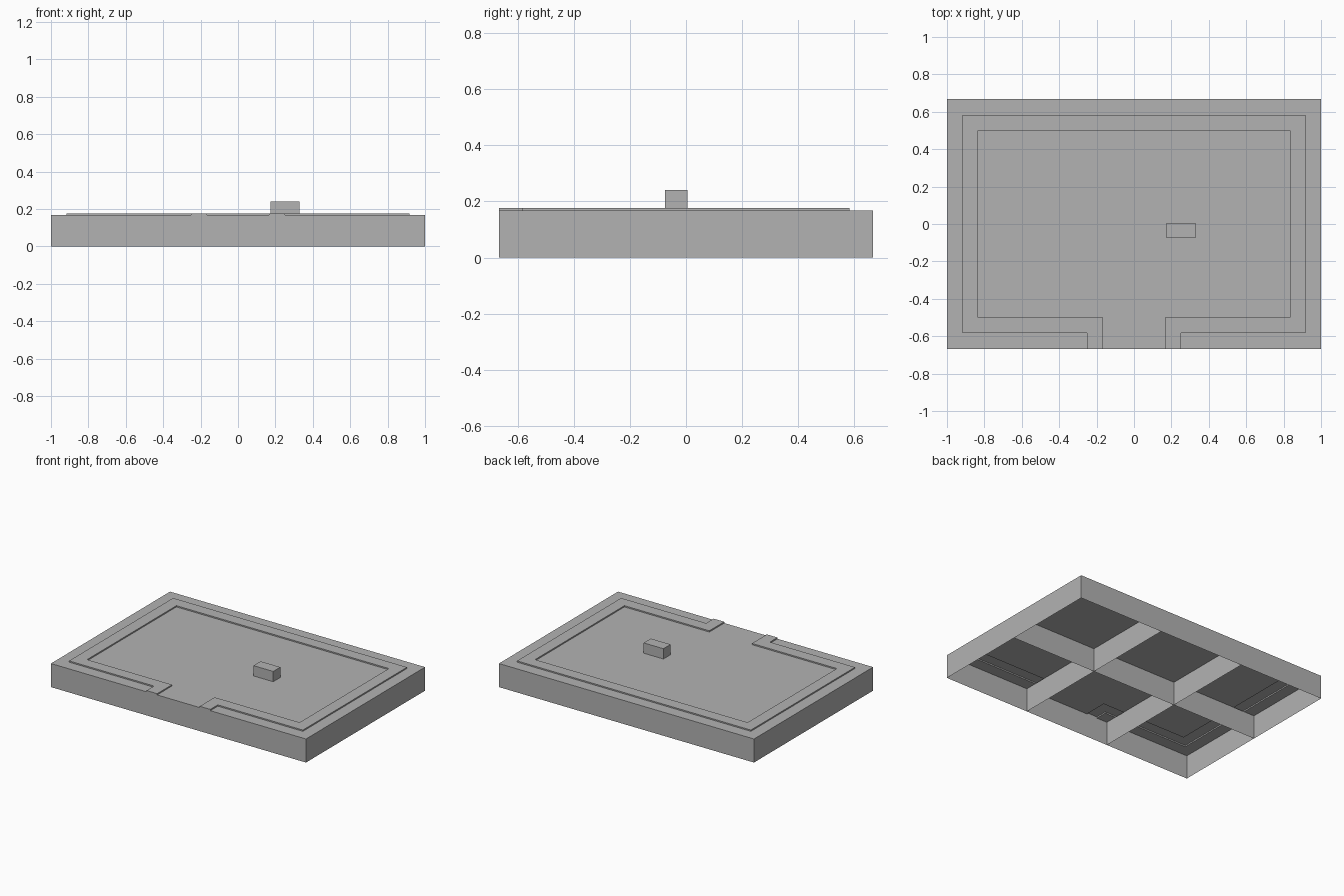
import bpy
import bmesh
from mathutils import Matrix, Vector

cube = bpy.data.objects.get("Cube")
if cube:
    bpy.data.objects.remove(cube, do_unlink=True)

W, D, H = 1.0, 0.667, 0.167      # half width, half depth, deck height
RAISE = 0.009                    # height of the raised border

grey = bpy.data.materials.new("plain grey")
grey.use_nodes = True
colour = (0.45, 0.45, 0.45, 1)
grey.diffuse_color = colour
grey.node_tree.nodes["Principled BSDF"].inputs["Base Color"].default_value = colour


def finish(bm, name):
    mesh = bpy.data.meshes.new(name)
    bm.to_mesh(mesh)
    bm.free()
    mesh.materials.append(grey)
    obj = bpy.data.objects.new(name, mesh)
    bpy.context.collection.objects.link(obj)
    return obj


def sheet(bm, a, b):
    """Upright single sheet from plan point a to plan point b."""
    bm.faces.new([bm.verts.new((*p, z)) for p, z in ((a, 0), (b, 0), (b, H), (a, H))])


def on_border(x, y):
    """True where the raised border runs, including its two front stubs."""
    x = abs(x)
    ring = x < 0.917 and abs(y) < 0.583 and not (x < 0.833 and abs(y) < 0.5)
    if y < -0.5:
        return (ring and x > 0.167) or 0.167 < x < 0.25
    return ring


# Deck: one sheet with the border pushed up out of it
xs = [s * v for s in (-1, 1) for v in (0.167, 0.25, 0.833, 0.917, W)]
ys = [s * v for s in (-1, 1) for v in (0.5, 0.583, D)]
xs.sort()
ys.sort()
bm = bmesh.new()
grid = [[bm.verts.new((x, y, H)) for x in xs] for y in ys]
for j in range(len(ys) - 1):
    for i in range(len(xs) - 1):
        bm.faces.new((grid[j][i], grid[j][i + 1], grid[j + 1][i + 1], grid[j + 1][i]))
border = [f for f in bm.faces if on_border(*f.calc_center_median().xy)]
new = bmesh.ops.extrude_face_region(bm, geom=border)["geom"]
bmesh.ops.translate(bm, vec=Vector((0, 0, RAISE)),
                    verts=[v for v in new if isinstance(v, bmesh.types.BMVert)])
bmesh.ops.delete(bm, geom=[f for f in border if f.is_valid], context="FACES")
bmesh.ops.recalc_face_normals(bm, faces=bm.faces)
if sum(f.normal.z for f in bm.faces) < 0:
    bmesh.ops.reverse_faces(bm, faces=bm.faces)
finish(bm, "deck_with_border")

# Outer walls, open underneath
bm = bmesh.new()
corners = [(-W, -D), (W, -D), (W, D), (-W, D)]
for a, b in zip(corners, corners[1:] + corners[:1]):
    sheet(bm, a, b)
finish(bm, "outer_walls")

# Partitions dividing the underside into three by two cells
bm = bmesh.new()
sheet(bm, (-W, 0), (W, 0))
for x in (-W / 3, W / 3):
    sheet(bm, (x, -D), (x, D))
finish(bm, "underside_partitions")

# Small block standing on the deck
bm = bmesh.new()
size = Vector((0.155, 0.08, 0.24 - H))
place = Matrix.Translation((0.251, -0.035, H + size.z / 2)) @ Matrix.Diagonal((*size, 1))
bmesh.ops.create_cube(bm, size=1, matrix=place)
finish(bm, "small_block")
